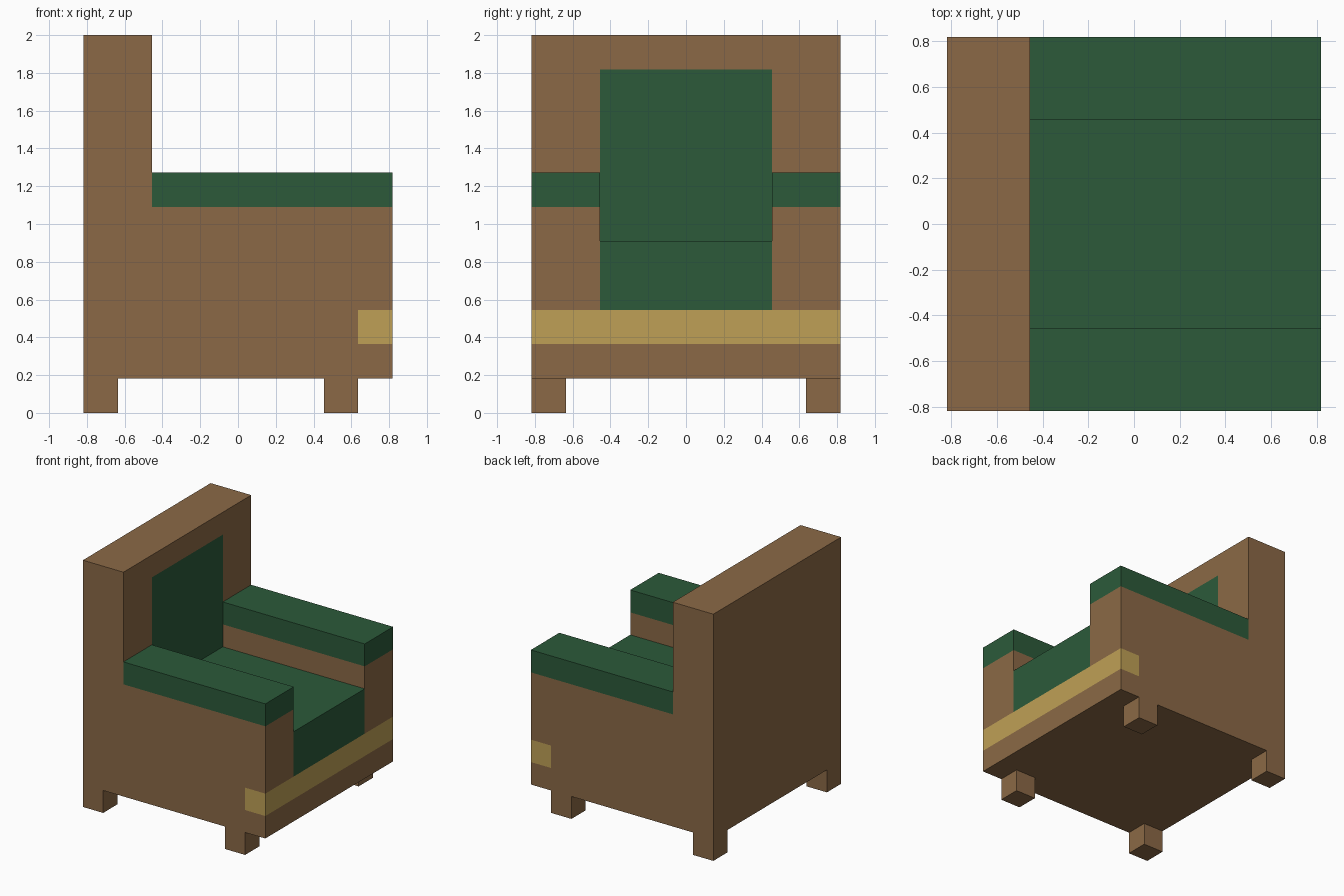
import bpy
import bmesh
from mathutils import Vector

if "Cube" in bpy.data.objects:
    bpy.data.objects.remove(bpy.data.objects["Cube"], do_unlink=True)

U = 2 / 11              # design module: the chair is 11 modules tall
HALF = 4.5              # half of the 9 module wide footprint
INNER = 2.5             # half width between the arms
BACK_X = -2.5           # front plane of the backrest
WOOD, GREEN, GOLD = range(3)


def make_material(name, rgb):
    mat = bpy.data.materials.new(name)
    mat.use_nodes = True
    colour = (*rgb, 1)
    mat.diffuse_color = colour
    bsdf = next(n for n in mat.node_tree.nodes if n.type == 'BSDF_PRINCIPLED')
    bsdf.inputs["Base Color"].default_value = colour
    bsdf.inputs["Roughness"].default_value = 0.8
    return mat


MATERIALS = [
    make_material("brown wood", (0.258, 0.141, 0.061)),
    make_material("green fabric", (0.025, 0.102, 0.042)),
    make_material("gold trim", (0.521, 0.352, 0.093)),
]


def box(name, low, high, cuts=(), rule=lambda c, n: WOOD):
    """Box in modules, sliced at (axis, value) and coloured by a face rule."""
    low, high = Vector(low), Vector(high)
    bm = bmesh.new()
    bmesh.ops.create_cube(bm, size=1)
    for v in bm.verts:
        v.co = (low + high) / 2 + v.co * (high - low)
    for axis, value in cuts:
        normal = Vector((0, 0, 0))
        normal[axis] = 1
        bmesh.ops.bisect_plane(bm, geom=bm.verts[:] + bm.edges[:] + bm.faces[:],
                               plane_co=normal * value, plane_no=normal)
    bm.normal_update()
    for f in bm.faces:
        f.material_index = rule(f.calc_center_median(), f.normal)
    bmesh.ops.scale(bm, vec=(U, U, U), verts=bm.verts)
    mesh = bpy.data.meshes.new(name)
    bm.to_mesh(mesh)
    bm.free()
    for mat in MATERIALS:
        mesh.materials.append(mat)
    obj = bpy.data.objects.new(name, mesh)
    bpy.context.collection.objects.link(obj)
    return obj


# Base with a gold band that wraps round the front corners
box("base", (BACK_X, -HALF, 1), (HALF, HALF, 3),
    cuts=[(0, 3.5), (2, 2)],
    rule=lambda c, n: GOLD if c.x > 3.5 and c.z > 2 and abs(n.z) < 0.5 else WOOD)

# Seat cushion
box("seat", (BACK_X, -INNER, 3), (HALF, INNER, 5), rule=lambda c, n: GREEN)

# Backrest with an upholstered panel on its front face
box("backrest", (-HALF, -HALF, 1), (BACK_X, HALF, 11),
    cuts=[(1, -INNER), (1, INNER), (2, 5), (2, 10)],
    rule=lambda c, n: GREEN if n.x > 0.5 and abs(c.y) < INNER and 5 < c.z < 10
    else WOOD)

# Arms with padded tops, and legs
for side, sign in (("left", 1), ("right", -1)):
    y_in, y_out = sorted((sign * INNER, sign * HALF))
    box(side + "_arm", (BACK_X, y_in, 3), (HALF, y_out, 7), cuts=[(2, 6)],
        rule=lambda c, n: GREEN if c.z > 6 else WOOD)
    y_in, y_out = sorted((sign * 3.5, sign * HALF))
    for end, x in (("front", 2.5), ("back", -HALF)):
        box(f"{end}_{side}_leg", (x, y_in, 0), (x + 1, y_out, 1))
